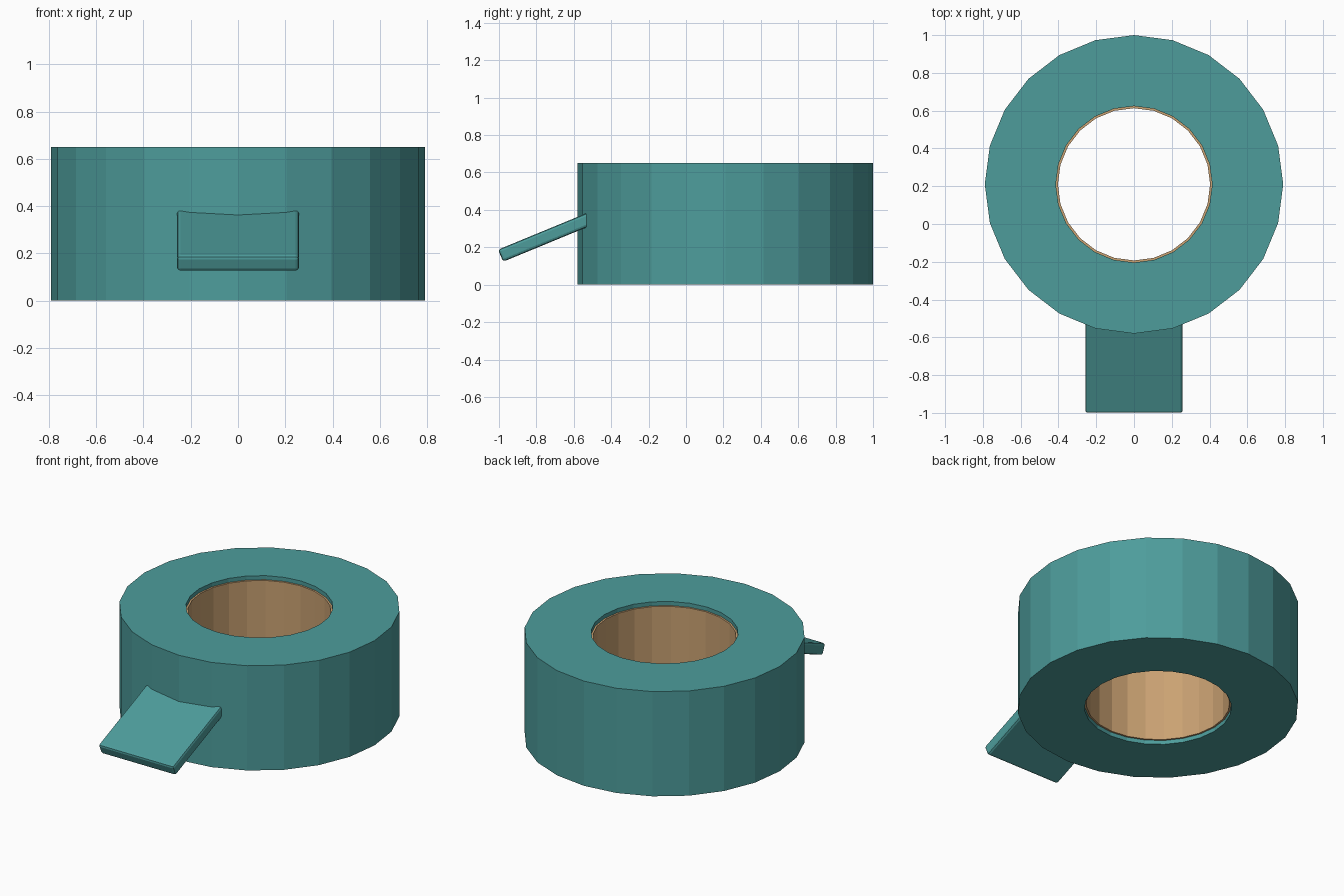
import bpy, bmesh, math
from mathutils import Matrix

if "Cube" in bpy.data.objects:
    bpy.data.objects.remove(bpy.data.objects["Cube"])

SIDES = 24
CENTRE_Y = 0.21


def material(name, rgb):
    m = bpy.data.materials.new(name)
    m.diffuse_color = (*rgb, 1)
    m.use_nodes = True
    m.node_tree.nodes["Principled BSDF"].inputs["Base Color"].default_value = m.diffuse_color
    return m


def add_object(name, bm, mat):
    bmesh.ops.recalc_face_normals(bm, faces=bm.faces)
    mesh = bpy.data.meshes.new(name)
    bm.to_mesh(mesh)
    bm.free()
    mesh.materials.append(mat)
    ob = bpy.data.objects.new(name, mesh)
    bpy.context.collection.objects.link(ob)
    return ob


def tube(name, outer, inner, z0, z1, mat):
    """Faceted ring swept from a rectangular section."""
    bm = bmesh.new()
    section = [(outer, z0), (outer, z1), (inner, z1), (inner, z0)]
    rings = []
    for i in range(SIDES):
        a = math.tau * i / SIDES
        rings.append([bm.verts.new((r * math.cos(a), CENTRE_Y + r * math.sin(a), z))
                      for r, z in section])
    for i in range(SIDES):
        p, q = rings[i], rings[(i + 1) % SIDES]
        for k in range(4):
            n = (k + 1) % 4
            bm.faces.new((p[k], q[k], q[n], p[n]))
    return add_object(name, bm, mat)


teal = material("tape_teal", (0.075, 0.335, 0.33))
card = material("cardboard", (0.59, 0.36, 0.17))

# Wound tape and the slightly recessed cardboard core
tube("tape_roll", 0.79, 0.414, 0.0, 0.65, teal)
tube("cardboard_core", 0.414, 0.403, 0.025, 0.625, card)

# Loose tape end, tilted down to the front and sunk into the roll
bm = bmesh.new()
bmesh.ops.create_cube(bm, size=1, matrix=Matrix.Diagonal((0.516, 0.55, 0.07, 1)))
tab = add_object("tape_end", bm, teal)
tab.location = (0, -0.737, 0.26)
tab.rotation_euler.x = math.radians(22.4)
bevel = tab.modifiers.new("soft_edges", 'BEVEL')
bevel.width = 0.014
bevel.segments = 2
